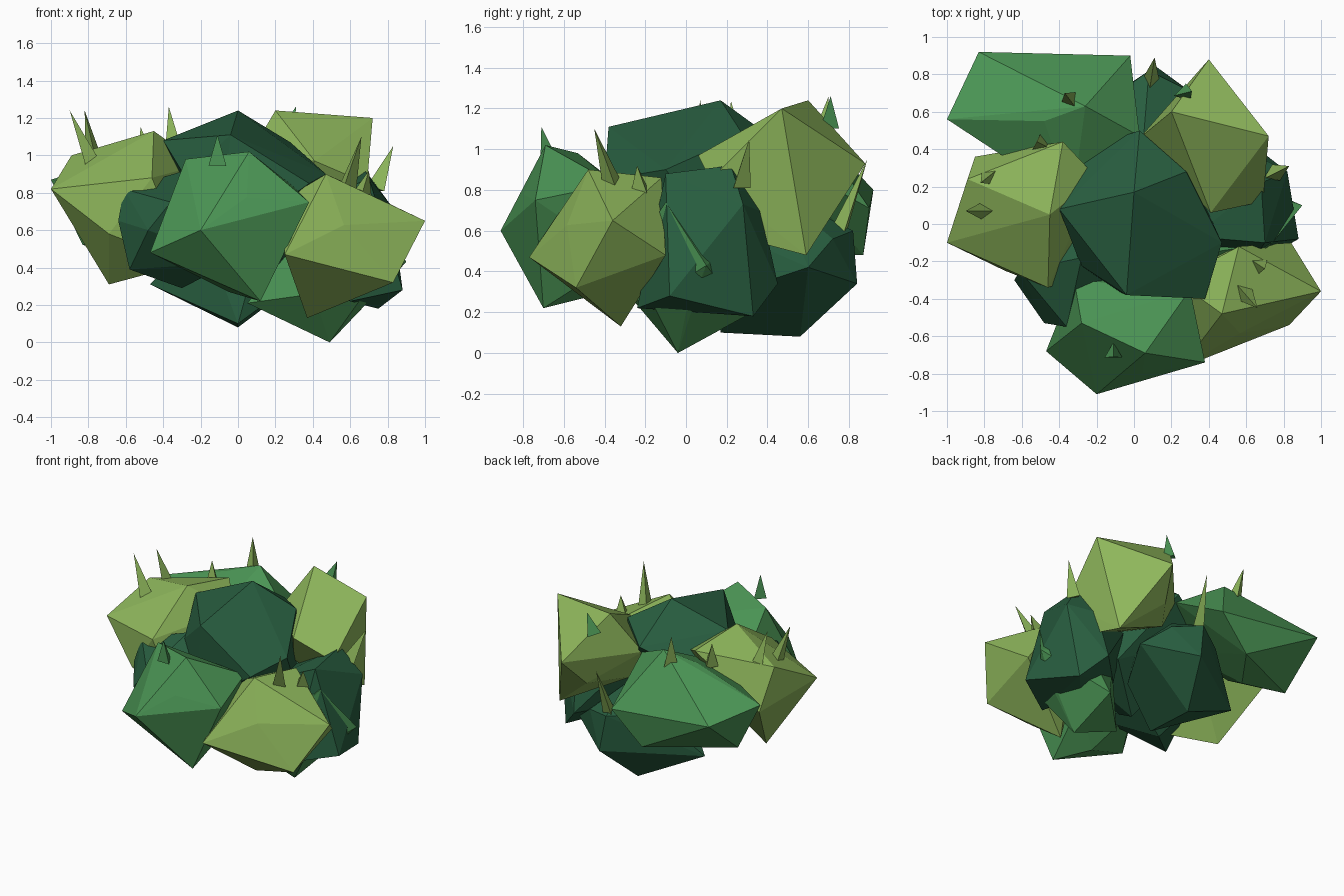
import bpy, bmesh
from mathutils import Vector


def material(name, rgb):
    m = bpy.data.materials.new(name)
    m.diffuse_color = (*rgb, 1)
    return m


DARK = material("dark_green", (0.021, 0.11, 0.05))
MID = material("mid_green", (0.07, 0.30, 0.09))
LIGHT = material("light_olive", (0.27, 0.47, 0.105))


def finish(bm, name, mat):
    me = bpy.data.meshes.new(name)
    bm.to_mesh(me)
    bm.free()
    me.materials.append(mat)
    ob = bpy.data.objects.new(name, me)
    bpy.context.collection.objects.link(ob)
    return ob


def lump(name, mat, center, radius, corners):
    """Low-poly icosphere with a few corners pulled out, kept convex."""
    c = Vector(center)
    bm = bmesh.new()
    bmesh.ops.create_icosphere(bm, subdivisions=1, radius=1)
    free = list(bm.verts)
    for p in corners:
        d = Vector(p) - c
        v = max(free, key=lambda w: w.co.normalized().dot(d.normalized()))
        v.co = d
        free.remove(v)
    for v in free:
        v.co *= radius
    for v in bm.verts:
        v.co += c
    bmesh.ops.delete(bm, geom=bm.edges[:] + bm.faces[:], context='EDGES_FACES')
    bmesh.ops.convex_hull(bm, input=bm.verts[:])
    bmesh.ops.delete(bm, geom=[v for v in bm.verts if not v.link_faces], context='VERTS')
    bmesh.ops.recalc_face_normals(bm, faces=bm.faces[:])
    return finish(bm, name, mat)


def blade(name, mat, base, tip, radius=0.055):
    """Three-sided pointed leaf blade from base to tip."""
    b, t = Vector(base), Vector(tip)
    b -= (t - b) * 0.15
    d = t - b
    bm = bmesh.new()
    bmesh.ops.create_cone(bm, cap_ends=True, segments=3, radius1=radius, radius2=0, depth=d.length)
    bmesh.ops.remove_doubles(bm, verts=bm.verts[:], dist=1e-5)
    rot = d.to_track_quat('Z', 'Y')
    for v in bm.verts:
        v.co = rot @ v.co + (b + t) / 2
    return finish(bm, name, mat)


# dark inner foliage
lump("core_foliage", DARK, (0.02, 0, 0.7), 0.42,
     [(0, 0.17, 1.24), (-0.04, -0.38, 1.11), (0.38, -0.40, 0.85), (0.28, 0.28, 1.07),
      (-0.40, 0.08, 1.08), (0.47, -0.1, 0.9), (0.03, 0.5, 1.0), (-0.32, 0.38, 0.85)])
lump("left_dark_foliage", DARK, (-0.28, -0.18, 0.58), 0.34,
     [(-0.64, -0.3, 0.65), (-0.61, -0.25, 0.82), (-0.58, -0.36, 0.39), (-0.48, -0.53, 0.6),
      (-0.3, -0.1, 0.29), (-0.36, -0.55, 0.75)])
lump("right_dark_foliage", DARK, (0.55, 0.1, 0.55), 0.32,
     [(0.68, 0.22, 0.92), (0.82, 0.28, 0.73), (0.88, -0.08, 0.28), (0.75, 0.33, 0.18),
      (0.6, -0.24, 0.22), (0.7, -0.1, 0.88), (0.6, 0.45, 0.34)])
lump("back_dark_foliage", DARK, (0.05, 0.45, 0.46), 0.33,
     [(0, 0.56, 0.08), (0.12, 0.84, 0.34), (0.08, 0.82, 0.6), (-0.47, 0.45, 0.31),
      (0, 0.17, 0.1), (0.45, 0.6, 0.42), (0.28, 0.72, 0.56)])

# mid green foliage
lump("front_green_foliage", MID, (-0.05, -0.5, 0.62), 0.35,
     [(-0.20, -0.91, 0.60), (0.38, -0.74, 0.75), (0.06, -0.69, 1.02), (-0.28, -0.53, 0.98),
      (-0.47, -0.68, 0.48), (0.12, -0.70, 0.22), (0.3, -0.35, 0.83), (-0.32, -0.3, 0.8)])
lump("back_left_green_foliage", MID, (-0.48, 0.55, 0.76), 0.28,
     [(-0.83, 0.92, 0.80), (-0.02, 0.90, 0.71), (-1.0, 0.56, 0.87), (-0.26, 0.63, 1.11),
      (-0.25, 0.87, 0.48), (0.03, 0.47, 0.95), (-0.83, 0.58, 0.52), (-0.33, 0.12, 0.85)])
lump("low_green_foliage", MID, (0.48, -0.03, 0.38), 0.27,
     [(0.49, -0.04, 0.0), (0.9, 0.1, 0.43), (0.74, -0.1, 0.74), (0.68, 0.0, 0.2),
      (0.05, -0.12, 0.21), (0.45, 0.29, 0.18)])

# light olive foliage
lump("right_olive_foliage", LIGHT, (0.5, -0.38, 0.52), 0.24,
     [(1.0, -0.36, 0.65), (0.83, -0.54, 0.32), (0.47, -0.48, 0.90), (0.37, -0.32, 0.13),
      (0.25, -0.77, 0.47), (0.56, -0.12, 0.86), (0.84, -0.1, 0.48), (0.22, -0.3, 0.75)])
lump("left_olive_foliage", LIGHT, (-0.62, 0.05, 0.77), 0.28,
     [(-0.38, 0.44, 1.06), (-0.89, 0.24, 1.0), (-1.0, -0.1, 0.82), (-0.46, -0.34, 0.88),
      (-0.69, -0.25, 0.58), (-0.69, 0.05, 0.31), (-0.45, 0.05, 1.13), (-0.85, 0.36, 0.7),
      (-0.28, -0.28, 0.42), (-0.2, 0.25, 0.95)])
lump("back_olive_foliage", LIGHT, (0.40, 0.45, 0.87), 0.30,
     [(0.20, 0.60, 1.24), (0.72, 0.47, 1.20), (0.40, 0.88, 0.93), (0.41, 0.06, 0.97),
      (0.03, 0.46, 0.95), (0.69, 0.12, 0.85), (0.62, 0.59, 0.48), (0.64, 0.29, 0.56)])

# leaf blades poking out of the foliage
blades = [
    (LIGHT, (-0.77, 0.26, 0.99), (-0.82, 0.22, 1.24)),
    (LIGHT, (-0.80, 0.07, 0.98), (-0.90, 0.07, 1.24)),
    (LIGHT, (-0.50, 0.43, 1.00), (-0.52, 0.44, 1.15)),
    (LIGHT, (-0.34, 0.66, 1.06), (-0.37, 0.70, 1.26)),
    (MID, (-0.11, -0.69, 0.97), (-0.11, -0.71, 1.11)),
    (LIGHT, (0.59, -0.37, 0.86), (0.66, -0.45, 1.10)),
    (LIGHT, (0.67, -0.22, 0.81), (0.70, -0.24, 0.92)),
    (LIGHT, (0.75, 0.27, 0.85), (0.83, 0.31, 1.05)),
    (MID, (0.27, 0.70, 1.13), (0.31, 0.71, 1.26)),
    (LIGHT, (0.09, 0.76, 0.60), (0.11, 0.89, 0.95)),
]
for i, (mat, base, tip) in enumerate(blades):
    blade(f"leaf_blade_{i + 1}", mat, base, tip)
